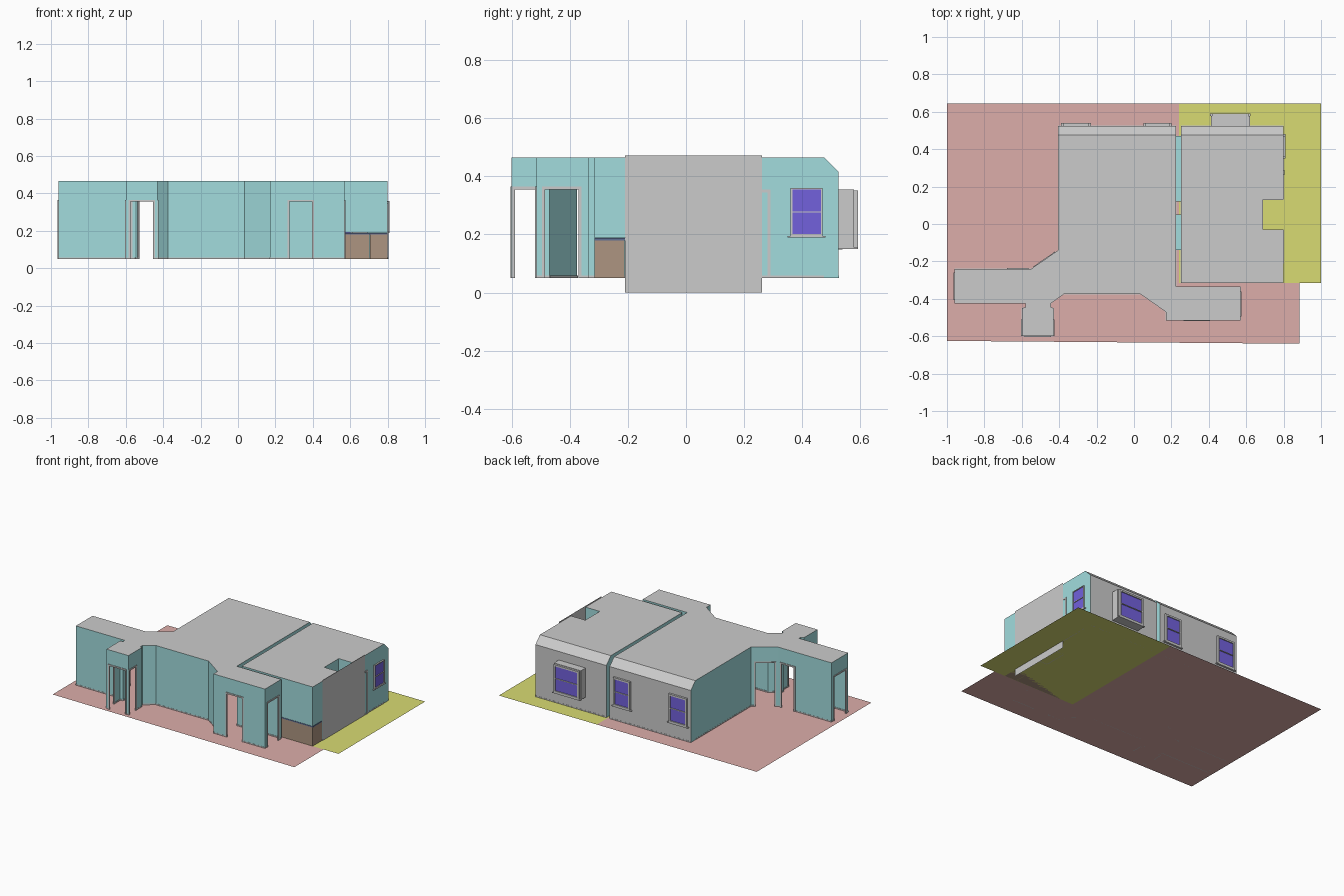
import bpy
from mathutils import Vector as V

if "Cube" in bpy.data.objects:
    bpy.data.objects.remove(bpy.data.objects["Cube"])

FLOOR, CEIL, EAVE, DOOR = 0.05, 0.465, 0.415, 0.355
RIDGE_Y, BACK_Y = 0.475, 0.525


def mat(name, rgb):
    m = bpy.data.materials.new(name)
    m.diffuse_color = (*rgb, 1)
    m.use_nodes = True
    m.node_tree.nodes["Principled BSDF"].inputs["Base Color"].default_value = m.diffuse_color
    return m


TEAL = mat("teal_paint", (0.36, 0.72, 0.73))
RED = mat("red_tile", (0.72, 0.42, 0.40))
OLIVE = mat("olive_carpet", (0.69, 0.71, 0.17))
BROWN = mat("brown_wood", (0.42, 0.30, 0.22))
BLUE = mat("blue_glass", (0.17, 0.12, 0.72))
NAVY = mat("dark_counter", (0.12, 0.16, 0.3))


class Part:
    """Collects faces, then becomes one named object."""

    def __init__(self, name, material=None):
        self.name, self.material, self.verts, self.faces = name, material, [], []

    def face(self, *pts):
        n = len(self.verts)
        self.verts += [tuple(p) for p in pts]
        self.faces.append(list(range(n, n + len(pts))))

    def box(self, a, b):
        n = len(self.verts)
        self.verts += [(x, y, z) for x in (a[0], b[0]) for y in (a[1], b[1]) for z in (a[2], b[2])]
        for f in ((0, 1, 3, 2), (4, 6, 7, 5), (0, 4, 5, 1), (2, 3, 7, 6), (0, 2, 6, 4), (1, 5, 7, 3)):
            self.faces.append([n + i for i in f])

    def bar(self, run, s, z, d):
        """Box along a wall run: s along it, z up, d outward."""
        p, t, out = run
        n = len(self.verts)
        self.box((s[0], d[0], z[0]), (s[1], d[1], z[1]))
        for i in range(n, n + 8):
            a, b, c = self.verts[i]
            q = p + t * a + out * b
            self.verts[i] = (q.x, q.y, c)

    def build(self):
        me = bpy.data.meshes.new(self.name)
        me.from_pydata(self.verts, [], self.faces)
        if self.material:
            me.materials.append(self.material)
        bpy.context.collection.objects.link(bpy.data.objects.new(self.name, me))


walls, trim, skirting = Part("walls", TEAL), Part("door_frames"), Part("skirting")
back, frames, panes = Part("back_walls"), Part("window_frames"), Part("window_panes", BLUE)
ceiling = Part("ceiling")


def make_run(p, q):
    t = (V(q) - V(p)).normalized()
    return V(p), t, V((t.y, -t.x))


def wall(part, p, q, openings=(), top=CEIL):
    run = make_run(p, q)
    length = (V(q) - V(p)).length

    def panel(a, b, lo, hi):
        if b - a > 1e-4 and hi - lo > 1e-4:
            u, w = run[0] + run[1] * a, run[0] + run[1] * b
            part.face((*u, lo), (*w, lo), (*w, hi), (*u, hi))
            if lo == FLOOR:
                skirting.bar(run, (a, b), (lo, lo + 0.008), (-0.003, 0.001))

    s = 0
    for a, b, lo, hi in openings:
        panel(s, a, FLOOR, top)
        panel(a, b, FLOOR, lo)
        panel(a, b, hi, top)
        s = b
        if hi == DOOR:
            w, d = 0.01, (-0.004, 0.004)
            trim.bar(run, (a - w, a), (FLOOR, hi + w), d)
            trim.bar(run, (b, b + w), (FLOOR, hi + w), d)
            trim.bar(run, (a, b), (hi, hi + w), d)
    panel(s, length, FLOOR, top)


def window(run, a, b, lo, hi, depth=0.014, w=0.012):
    d = (0, depth)
    mid = (lo + hi) / 2
    for s, z in (((a, a + w), (lo, hi)), ((b - w, b), (lo, hi)), ((a, b), (lo, lo + w)),
                 ((a, b), (hi - w, hi)), ((a, b), (mid - 0.002, mid + 0.002))):
        frames.bar(run, s, z, d)
    frames.bar(run, (a - 0.01, b + 0.01), (lo - 0.006, lo), d)
    p, q = [run[0] + run[1] * s + run[2] * depth * 0.5 for s in (a, b)]
    panes.face((*p, lo), (*q, lo), (*q, hi), (*p, hi))


def door(a, b):
    return (a, b, FLOOR, DOOR)


# Room outlines, counter-clockwise from the back left corner
hall = [(-.405, RIDGE_Y), (-.405, -.14), (-.55, -.24), (-.96, -.24), (-.96, -.425), (-.58, -.425),
        (-.58, -.445), (-.6, -.45), (-.6, -.6), (-.43, -.6), (-.43, -.45), (-.445, -.445),
        (-.445, -.425), (-.375, -.375), (.035, -.375), (.17, -.47), (.17, -.515), (.57, -.515),
        (.57, -.335), (.225, -.335), (.225, RIDGE_Y)]
kitchen = [(.25, RIDGE_Y), (.25, -.315), (.8, -.315), (.8, -.03), (.69, -.03), (.69, .13),
           (.8, .13), (.8, RIDGE_Y)]
hall_open = {1: [door(.03, .15)], 2: [door(.025, .12)], 3: [door(.03, .155)], 7: [door(.07, .138)],
             8: [door(.025, .145)], 9: [door(.012, .08)], 16: [door(.105, .225)],
             17: [door(.03, .145)],
             19: [(.195, .385, FLOOR, .36), (.455, .805, FLOOR, .36)]}
kitchen_open = {0: [(.005, .355, FLOOR, .36), (.425, .615, FLOOR, .36)],
                1: [(0, .55, FLOOR, .19)], 2: [(0, .105, FLOOR, .19)],
                6: [(.23, .34, .195, .36)]}

for outline, openings in ((hall, hall_open), (kitchen, kitchen_open)):
    for i in range(len(outline) - 1):
        wall(walls, outline[i], outline[i + 1], openings.get(i, ()))
    ceiling.face(*[(x, y, CEIL) for x, y in outline])
    # Sloped strip of ceiling and its end walls
    x0, x1 = outline[0][0], outline[-1][0]
    ceiling.face((x0, RIDGE_Y, CEIL), (x1, RIDGE_Y, CEIL), (x1, BACK_Y, EAVE), (x0, BACK_Y, EAVE))
    for x in (x0, x1):
        walls.face((x, RIDGE_Y, FLOOR), (x, BACK_Y, FLOOR), (x, BACK_Y, EAVE), (x, RIDGE_Y, CEIL))

# Linings of the two passages between the rooms
for y0, y1 in ((-.14, .05), (.12, .47)):
    walls.face((.225, y0, .36), (.25, y0, .36), (.25, y1, .36), (.225, y1, .36))
    for y in (y0, y1):
        walls.face((.225, y, FLOOR), (.25, y, FLOOR), (.25, y, .36), (.225, y, .36))

# Back walls with their windows (distances run toward -x)
wall(back, (.225, BACK_Y), (-.405, BACK_Y), [(.035, .165, .155, .354), (.465, .605, .155, .354)], EAVE)
wall(back, (.8, BACK_Y), (.25, BACK_Y), [(.185, .385, .155, .35)], EAVE)
hall_back = make_run((.225, BACK_Y), (-.405, BACK_Y))
window(hall_back, .035, .165, .155, .354)
window(hall_back, .465, .605, .155, .354)
window(make_run((.8, .13), (.8, RIDGE_Y)), .23, .34, .195, .36, 0.01, 0.006)

# Bay window box
bay = Part("bay_window_box")
for x in (.411, .613):
    bay.box((x, BACK_Y, .15), (x + .006, .578, .355))
for z in (.15, .35):
    bay.box((.411, BACK_Y, z), (.619, .578, z + .005))
window(make_run((.8, .578), (.25, .578)), .187, .383, .156, .352)

# Frame beside the chimney
trim.box((.797, .262, FLOOR), (.804, .29, FLOOR + .008))
trim.box((.797, .28, FLOOR), (.804, .29, DOOR))
trim.box((.797, .262, DOOR - .01), (.804, .28, DOOR))

# Chimney panel
panel = Part("chimney_panel")
panel.face((.803, -.21, 0), (.803, .262, 0), (.803, .262, .472), (.803, -.21, .472))

# Floors
tile, carpet = Part("tile_floor", RED), Part("carpet_floor", OLIVE)
tile.face(*[(x, y, FLOOR) for x, y in ((-1, .645), (-1, -.625), (.885, -.64), (.885, -.315),
                                       (.24, -.315), (.24, .645))])
carpet.face(*[(x, y, FLOOR) for x, y in ((.24, -.315), (1, -.315), (1, .645), (.24, .645))])

# Kitchen cabinets and worktop
cabinets, worktop = Part("kitchen_cabinets", BROWN), Part("worktop", NAVY)
cabinets.box((.3, -.314, FLOOR), (.704, -.225, .18))
cabinets.box((.706, -.314, FLOOR), (.799, -.211, .18))
worktop.box((.3, -.314, .18), (.8, -.21, .188))

for part in (walls, trim, skirting, back, frames, panes, ceiling, bay, panel, tile, carpet,
             cabinets, worktop):
    part.build()
